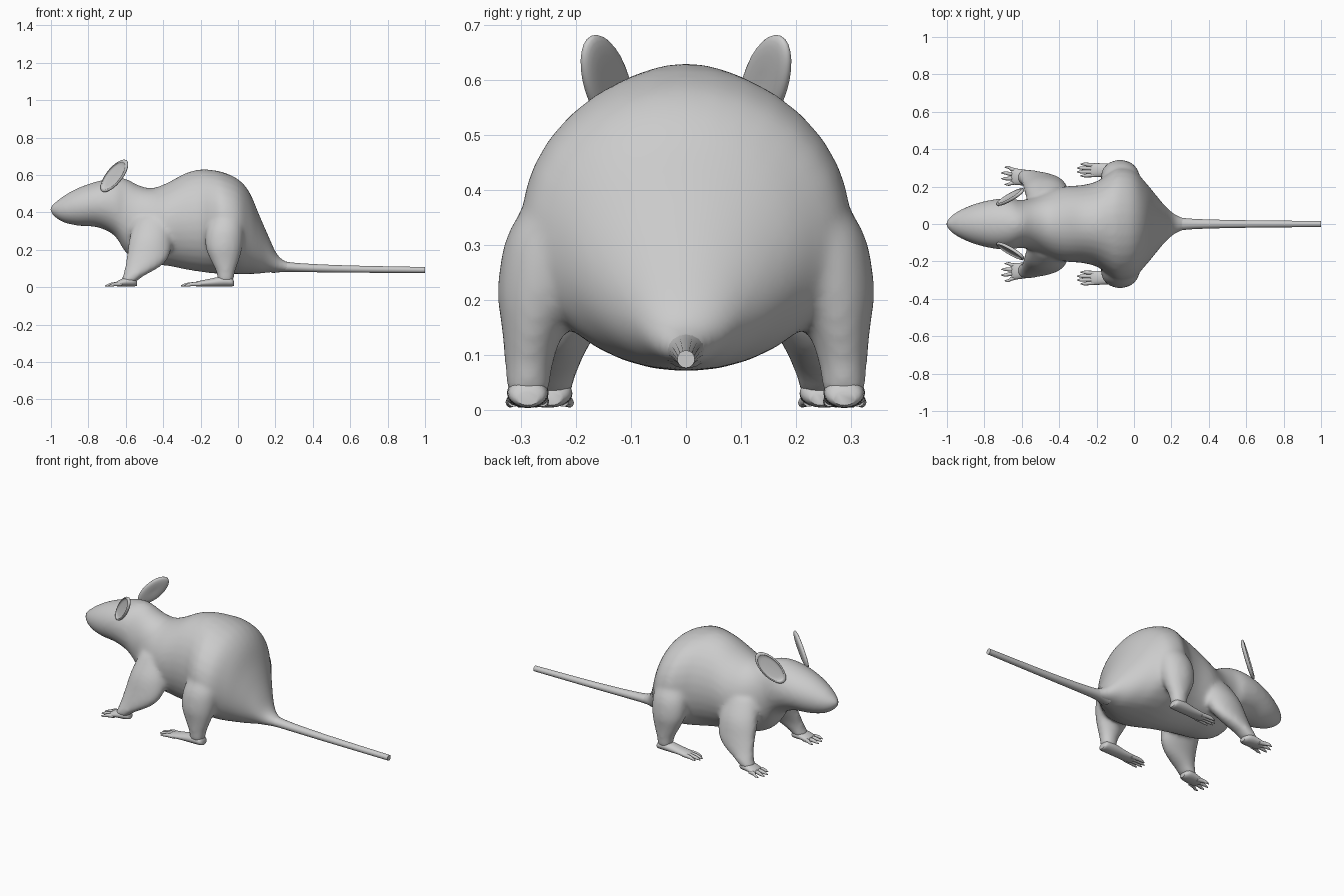
import bpy, bmesh, math
from mathutils import Vector, Matrix

if "Cube" in bpy.data.objects:
    bpy.data.objects.remove(bpy.data.objects["Cube"])

fur = bpy.data.materials.new("plain_grey")
fur.use_nodes = True
fur.diffuse_color = (0.6, 0.6, 0.6, 1)
fur.node_tree.nodes["Principled BSDF"].inputs["Base Color"].default_value = (0.6, 0.6, 0.6, 1)


def smooth_sections(sections, steps):
    """Catmull-Rom interpolation between loft sections."""
    result = []
    last = len(sections) - 1
    for i in range(last):
        p0, p1, p2, p3 = (sections[min(max(i + k, 0), last)] for k in (-1, 0, 1, 2))
        for j in range(steps):
            t = j / steps
            result.append([0.5 * (2 * b + (c - a) * t + (2 * a - 5 * b + 4 * c - d) * t * t
                                  + (3 * b - a - 3 * c + d) * t ** 3)
                           for a, b, c, d in zip(p0, p1, p2, p3)])
    return result + [sections[last]]


def loft(bm, sections, axis, sides=24, steps=4, matrix=None, side=1):
    """Skin ellipses (x, y, z, half width, half height) set square to the axis."""
    matrix = matrix or Matrix()
    rings = []
    for x, y, z, a, b in smooth_sections(sections, steps):
        ring = []
        for k in range(sides):
            t = math.tau * k / sides
            u, v = a * math.cos(t), b * math.sin(t)
            p = matrix @ Vector((x, y + u, z + v) if axis == "x" else (x + u, y + v, z))
            p.y *= side
            ring.append(bm.verts.new(p))
        rings.append(ring)
    for r, s in zip(rings, rings[1:]):
        for k in range(sides):
            n = (k + 1) % sides
            bm.faces.new((r[k], r[n], s[n], s[k]))
    bm.faces.new(rings[0])
    bm.faces.new(rings[-1])


def finish(bm, name):
    bmesh.ops.recalc_face_normals(bm, faces=bm.faces)
    mesh = bpy.data.meshes.new(name)
    bm.to_mesh(mesh)
    bm.free()
    mesh.materials.append(fur)
    obj = bpy.data.objects.new(name, mesh)
    bpy.context.collection.objects.link(obj)
    bpy.ops.object.select_all(action="DESELECT")
    obj.select_set(True)
    bpy.context.view_layer.objects.active = obj
    bpy.ops.object.shade_smooth_by_angle(angle=math.radians(50))
    return obj


# Head and trunk: x, underside, top, half width
trunk = [
    (-1.005, .405, .43, .012), (-.98, .375, .452, .042), (-.93, .345, .49, .075),
    (-.85, .328, .533, .108), (-.75, .32, .567, .132), (-.66, .275, .585, .136),
    (-.6, .185, .58, .128), (-.53, .135, .545, .145), (-.46, .12, .53, .175),
    (-.38, .115, .557, .2), (-.28, .095, .61, .208), (-.2, .082, .63, .228),
    (-.14, .075, .627, .268), (-.08, .07, .615, .3), (0, .07, .578, .285),
    (.06, .07, .51, .225), (.11, .072, .395, .165), (.16, .078, .28, .105),
    (.21, .08, .175, .06), (.26, .083, .137, .036), (.3, .085, .128, .025),
]
# Limbs from top to bottom: x, y, z, half length, half width
hind_leg = [
    (-.06, .2, .42, .06, .06), (-.07, .242, .32, .098, .083), (-.075, .263, .22, .1, .08),
    (-.07, .279, .14, .075, .056), (-.066, .286, .08, .05, .044), (-.066, .288, .025, .042, .04),
]
front_leg = [
    (-.45, .11, .37, .1, .07), (-.465, .16, .27, .115, .08), (-.48, .205, .17, .115, .062),
    (-.51, .23, .11, .095, .05), (-.56, .246, .06, .056, .046), (-.59, .25, .025, .042, .043),
]

bm = bmesh.new()
loft(bm, [(x, 0, (lo + hi) / 2, w, (hi - lo) / 2) for x, lo, hi, w in trunk], "x", 32)
for side in (1, -1):
    loft(bm, hind_leg, "z", side=side)
    loft(bm, front_leg, "z", side=side)
body = finish(bm, "body")

# Fuse trunk and legs into one soft skin
remesh = body.modifiers.new("fuse", "REMESH")
remesh.mode = "VOXEL"
remesh.voxel_size = 0.011
remesh.use_smooth_shade = True
relax = body.modifiers.new("relax", "SMOOTH")
relax.factor = 0.5
relax.iterations = 14

# Tail with a flat end
bm = bmesh.new()
loft(bm, [(.18, 0, .115, .045, .04), (.25, 0, .11, .034, .028), (.35, 0, .104, .026, .023),
          (.6, 0, .097, .02, .019), (1, 0, .092, .016, .016)], "x", 16)
finish(bm, "tail")


def add_foot(name, side, sole, knuckle_x, tip_x, knuckles, tips):
    """A flat sole with four tapering toes."""
    bm = bmesh.new()
    loft(bm, sole, "x", 20, side=side)
    for k in range(4):
        t = k / 3
        y0 = knuckles[0] + (knuckles[1] - knuckles[0]) * t
        y1 = tips[0] + (tips[1] - tips[0]) * t
        reach = tip_x + (.018 if k in (0, 3) else 0)
        toe = [(knuckle_x, y0, .016, .011, .011),
               ((knuckle_x + reach) / 2, (y0 + y1) / 2, .016, .0105, .011),
               (reach + .02, y1, .012, .008, .008), (reach, y1, .007, .002, .003)]
        loft(bm, toe, "x", 10, side=side)
    finish(bm, name)


# Ear dish: radius, height, with a raised rim
ear_profile = [(.01, -.01), (.6, -.011), (.9, -.007), (1, 0), (.98, .007), (.9, .01),
               (.84, .009), (.78, .004), (.4, .001), (.01, 0)]
long_axis = Vector((.62, .3, .72)).normalized()
facing = Vector((-.6, .75, .2)).normalized()
across = facing.cross(long_axis)
ear_matrix = Matrix((long_axis, across, facing)).transposed().to_4x4()
ear_matrix.translation = (-.66, .143, .595)

for side, label in ((1, "left"), (-1, "right")):
    add_foot("hind_foot_" + label, side,
             [(-.022, .288, .02, .02, .012), (-.035, .288, .028, .034, .024),
              (-.08, .288, .031, .038, .028), (-.15, .288, .024, .036, .021),
              (-.215, .288, .018, .037, .014), (-.235, .288, .016, .03, .008)],
             -.2, -.305, (.262, .314), (.258, .32))
    add_foot("front_paw_" + label, side,
             [(-.54, .246, .02, .02, .012), (-.56, .247, .03, .038, .026),
              (-.6, .25, .028, .043, .024), (-.64, .253, .02, .043, .016),
              (-.655, .254, .017, .034, .009)],
             -.62, -.71, (.224, .284), (.212, .303))
    bm = bmesh.new()
    loft(bm, [(0, 0, h, .11 * r, .052 * r) for r, h in ear_profile], "z", 28, 2, ear_matrix, side)
    finish(bm, "ear_" + label)
